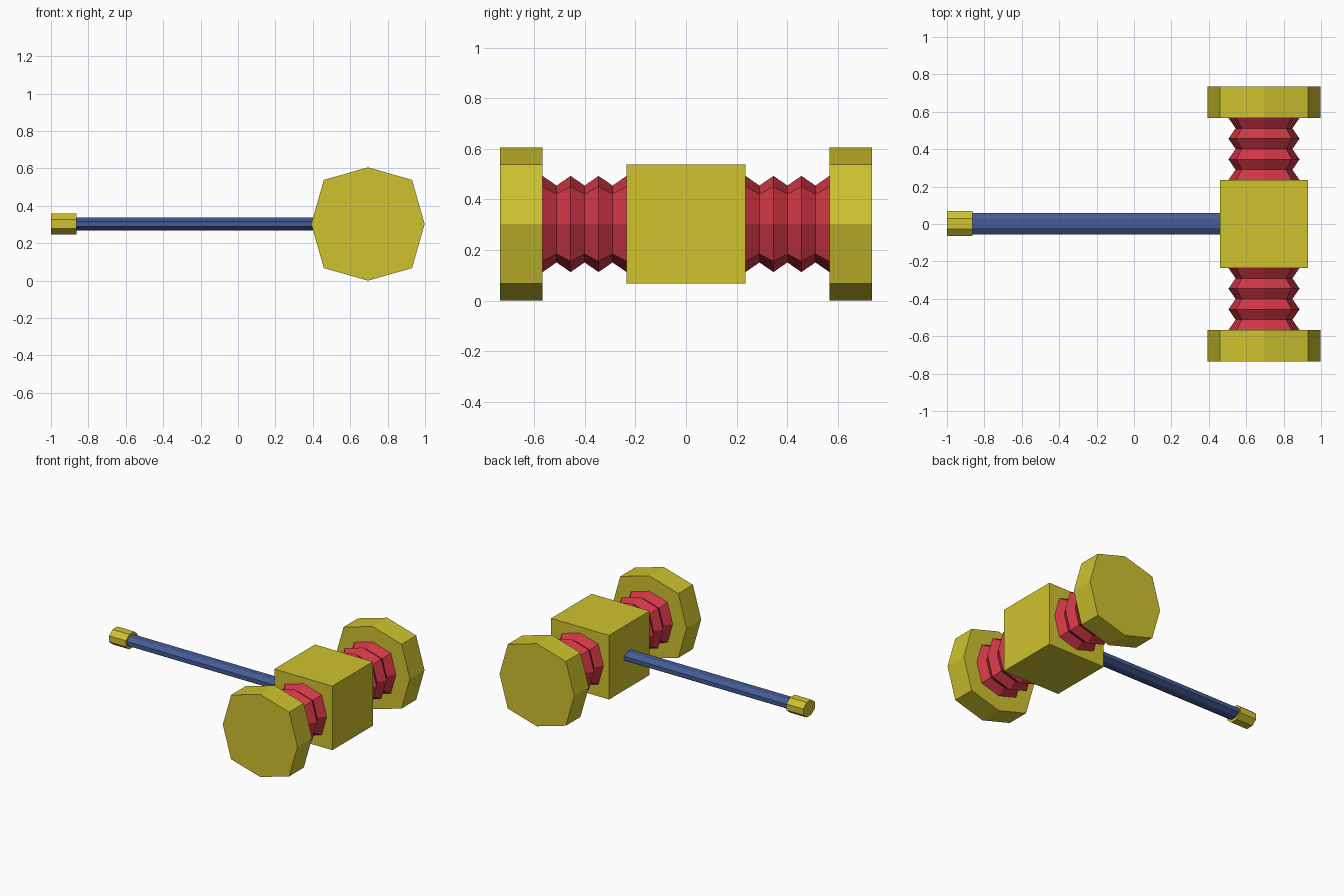
import bpy, bmesh, math

if "Cube" in bpy.data.objects:
    bpy.data.objects.remove(bpy.data.objects["Cube"])

CX, CZ = 0.695, 0.303       # axis of the hammer head


def material(name, rgb):
    m = bpy.data.materials.new(name)
    m.diffuse_color = (*rgb, 1.0)
    m.use_nodes = True
    m.node_tree.nodes["Principled BSDF"].inputs["Base Color"].default_value = m.diffuse_color
    return m


YELLOW = material("yellow", (0.62, 0.54, 0.028))
RED = material("red", (0.62, 0.037, 0.06))
BLUE = material("blue", (0.058, 0.105, 0.30))


def loft(name, rings, mat):
    """Join a row of equal-sized point rings into a closed solid."""
    bm = bmesh.new()
    rows = [[bm.verts.new(p) for p in ring] for ring in rings]
    n = len(rows[0])
    for a, b in zip(rows, rows[1:]):
        for i in range(n):
            j = (i + 1) % n
            bm.faces.new((a[i], a[j], b[j], b[i]))
    bm.faces.new(rows[0])
    bm.faces.new(rows[-1])
    bmesh.ops.recalc_face_normals(bm, faces=bm.faces)
    mesh = bpy.data.meshes.new(name)
    bm.to_mesh(mesh)
    bm.free()
    mesh.materials.append(mat)
    obj = bpy.data.objects.new(name, mesh)
    bpy.context.collection.objects.link(obj)
    return obj


def head_ring(r, y):
    """Octagon about the head axis; its diagonal corners reach a little further."""
    ring = []
    for i in range(8):
        a = i * math.pi / 4
        k = r * (1.1 if i % 2 else 1.0)
        ring.append((CX + k * math.cos(a), y, CZ + k * math.sin(a)))
    return ring


def shaft_ring(x, half_y, half_z):
    """Flattened octagon about the handle axis, flat side up."""
    s = 1 / math.cos(math.pi / 8)
    angles = [(i + 0.5) * math.pi / 4 for i in range(8)]
    return [(x, 0.002 + half_y * s * math.cos(a), CZ + half_z * s * math.sin(a))
            for a in angles]


# Central block
bpy.ops.mesh.primitive_cube_add(size=0.47, location=(CX, 0, CZ))
block = bpy.context.object
block.name = "head_block"
block.data.materials.append(YELLOW)

# Bellows and striking caps on both sides
for side, label in ((-1, "front"), (1, "back")):
    rings = [head_ring(0.152 if i % 2 else 0.19, side * (0.235 + i * 0.332 / 6))
             for i in range(7)]
    loft(label + "_bellows", rings, RED)
    loft(label + "_cap", [head_ring(0.303, side * 0.567),
                          head_ring(0.303, side * 0.736)], YELLOW)

# Handle and pommel
loft("handle", [shaft_ring(-0.88, 0.057, 0.035), shaft_ring(0.47, 0.057, 0.035)], BLUE)
loft("pommel", [shaft_ring(-1.0, 0.067, 0.055), shaft_ring(-0.864, 0.067, 0.055)], YELLOW)
